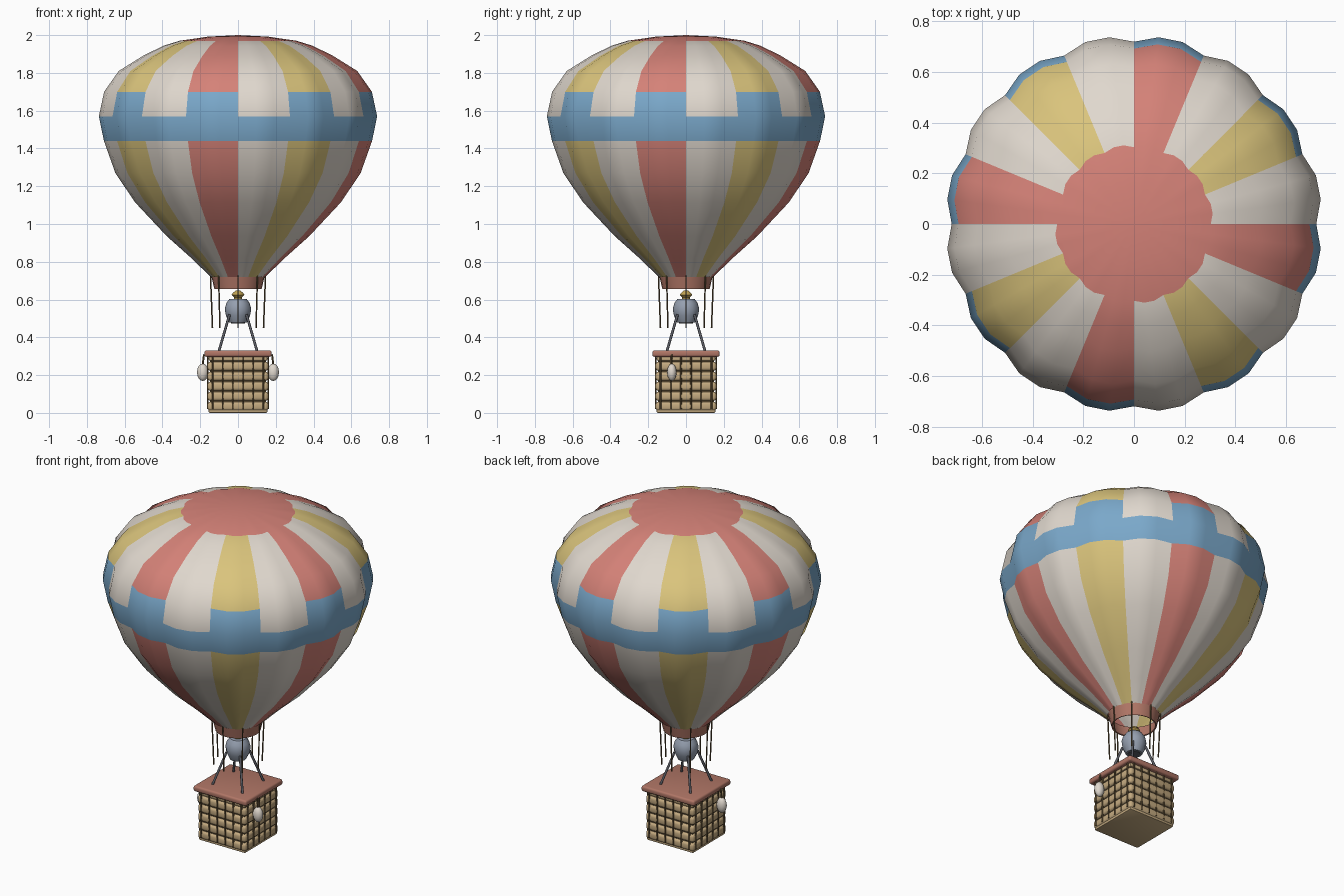
import bpy, bmesh, math
from mathutils import Vector

if "Cube" in bpy.data.objects:
    bpy.data.objects.remove(bpy.data.objects["Cube"])


def material(name, r, g, b):
    lin = [((c / 255 + 0.055) / 1.055) ** 2.4 for c in (r, g, b)] + [1]
    m = bpy.data.materials.new(name)
    m.use_nodes = True
    m.diffuse_color = lin
    m.node_tree.nodes["Principled BSDF"].inputs["Base Color"].default_value = lin
    return m


CREAM = material("cream fabric", 224, 216, 206)
RED = material("coral fabric", 213, 130, 120)
YELLOW = material("straw yellow fabric", 218, 196, 124)
BLUE = material("sky blue fabric", 122, 168, 202)
BROWN = material("reddish leather", 176, 118, 102)
TAN = material("wicker", 196, 170, 128)
ROPE = material("dark rope", 104, 86, 58)
STEEL = material("steel", 150, 160, 176)
IRON = material("dark iron", 92, 94, 102)
GOLD = material("brass", 196, 166, 86)


def finish(bm, name, mats, smooth=None):
    bmesh.ops.recalc_face_normals(bm, faces=bm.faces)
    me = bpy.data.meshes.new(name)
    bm.to_mesh(me)
    bm.free()
    ob = bpy.data.objects.new(name, me)
    bpy.context.collection.objects.link(ob)
    for m in mats:
        me.materials.append(m)
    if smooth:
        bpy.ops.object.select_all(action="DESELECT")
        ob.select_set(True)
        bpy.context.view_layer.objects.active = ob
        bpy.ops.object.shade_smooth_by_angle(angle=math.radians(smooth))
    return ob


def lathe(name, profile, sides, mats, radius=lambda r, i: r, rule=None, smooth=40):
    """Revolve (radius, height) points around z; a zero radius closes the end."""
    bm = bmesh.new()
    rings = []
    for r, z in profile:
        if r == 0:
            rings.append([bm.verts.new((0, 0, z))] * sides)
            continue
        ring = []
        for i in range(sides):
            a = math.tau * i / sides
            q = radius(r, i)
            ring.append(bm.verts.new((q * math.cos(a), q * math.sin(a), z)))
        rings.append(ring)
    for row, (lo, hi) in enumerate(zip(rings, rings[1:])):
        for i in range(sides):
            j = (i + 1) % sides
            corners = list(dict.fromkeys((lo[i], lo[j], hi[j], hi[i])))
            face = bm.faces.new(corners)
            if rule:
                face.material_index = rule(row, i)
    return finish(bm, name, mats, smooth)


def box(name, centre, size, mat, bevel=0, segments=2):
    bm = bmesh.new()
    bmesh.ops.create_cube(bm, size=1)
    bmesh.ops.scale(bm, vec=size, verts=bm.verts)
    bmesh.ops.translate(bm, vec=centre, verts=bm.verts)
    if bevel:
        bmesh.ops.bevel(bm, geom=bm.edges[:], offset=bevel, segments=segments,
                        profile=0.5, affect="EDGES")
    return finish(bm, name, [mat], 35 if bevel else None)


def rod(name, a, b, radius, mat, sides=8):
    a, b = Vector(a), Vector(b)
    bm = bmesh.new()
    bmesh.ops.create_cone(bm, cap_ends=True, segments=sides, radius1=radius,
                          radius2=radius, depth=(b - a).length)
    bmesh.ops.rotate(bm, verts=bm.verts,
                     matrix=(b - a).to_track_quat("Z", "Y").to_matrix())
    bmesh.ops.translate(bm, vec=(a + b) / 2, verts=bm.verts)
    return finish(bm, name, [mat], 50)


# Envelope: sixteen bulging gores, three facets each
envelope_profile = [(0.146, 0.72), (0.25, 0.82), (0.38, 0.935), (0.55, 1.115),
                    (0.655, 1.27), (0.716, 1.44), (0.743, 1.57), (0.715, 1.70),
                    (0.637, 1.81), (0.508, 1.89), (0.40, 1.943), (0.313, 1.97),
                    (0.16, 1.992), (0, 2.0)]
BAND, CASTLE, CAP = 5, 6, 11


def gore_bulge(r, i):
    return r * (0.968 if i % 3 == 0 else 1)


def gore_colour(row, i):
    gore = (i // 3) % 4
    if row >= CAP:
        return 1
    if row == BAND or (row == CASTLE and gore % 2):
        return 3
    return (0, 2, 0, 1)[gore]


lathe("envelope", envelope_profile, 48, [CREAM, RED, YELLOW, BLUE],
      gore_bulge, gore_colour, 45)

# Skirt at the mouth, open at both ends
lathe("skirt", [(0.134, 0.725), (0.118, 0.657), (0.125, 0.655), (0.142, 0.727),
                (0.134, 0.725)], 24, [BROWN])

# Hanging ropes around the mouth
for k in range(8):
    a = math.tau * k / 8
    c, s = math.cos(a), math.sin(a)
    rod(f"hanging_rope_{k + 1}", (0.146 * c, 0.146 * s, 0.735),
        (0.135 * c, 0.135 * s, 0.45), 0.004, ROPE, 6)

# Burner with brass nozzle and dark intake
lathe("burner", [(0, 0.478), (0.046, 0.478), (0.064, 0.515), (0.07, 0.55),
                 (0.062, 0.58), (0.046, 0.603), (0, 0.603)], 12, [STEEL])
lathe("burner_intake", [(0, 0.474), (0.036, 0.474), (0.036, 0.48)], 12, [IRON])
lathe("burner_nozzle", [(0.022, 0.60), (0.022, 0.612), (0.035, 0.625),
                        (0.026, 0.636), (0.012, 0.648), (0, 0.648)], 10, [GOLD])
for sx in (-1, 1):
    for sy in (-1, 1):
        rod("burner_strut", (0.103 * sx, 0.103 * sy, 0.32),
            (0.045 * sx, 0.045 * sy, 0.52), 0.007, IRON)

# Basket: dark core, wicker rolls, upright staves, floor and lid
box("basket_core", (0, 0, 0.155), (0.296, 0.296, 0.29), ROPE)
box("basket_floor", (0, 0, 0.01), (0.31, 0.31, 0.02), TAN, 0.006)
for k in range(5):
    box(f"wicker_roll_{k + 1}", (0, 0, 0.035 + 0.053 * k), (0.322, 0.322, 0.048),
        TAN, 0.015, 3)
box("wicker_top_roll", (0, 0, 0.288), (0.31, 0.31, 0.026), TAN, 0.008)
for k in range(6):
    t = -0.135 + 0.054 * k
    for s in (-1, 1):
        rod("stave", (t, 0.16 * s, 0.02), (t, 0.16 * s, 0.3), 0.005, ROPE, 6)
        rod("stave", (0.16 * s, t, 0.02), (0.16 * s, t, 0.3), 0.005, ROPE, 6)
box("basket_lid", (0, 0, 0.314), (0.356, 0.356, 0.034), BROWN, 0.011, 3)

# Sandbags tied to the lid on both sides
for side, s in (("left", 1), ("right", -1)):
    bm = bmesh.new()
    bmesh.ops.create_uvsphere(bm, u_segments=12, v_segments=8, radius=1)
    bmesh.ops.scale(bm, vec=(0.03, 0.025, 0.046), verts=bm.verts)
    bmesh.ops.translate(bm, vec=(0.187 * s, -0.075, 0.215), verts=bm.verts)
    finish(bm, f"{side}_sandbag", [CREAM], 60)
    rod(f"{side}_sandbag_rope", (0.18 * s, -0.075, 0.31),
        (0.187 * s, -0.075, 0.255), 0.005, ROPE, 6)
